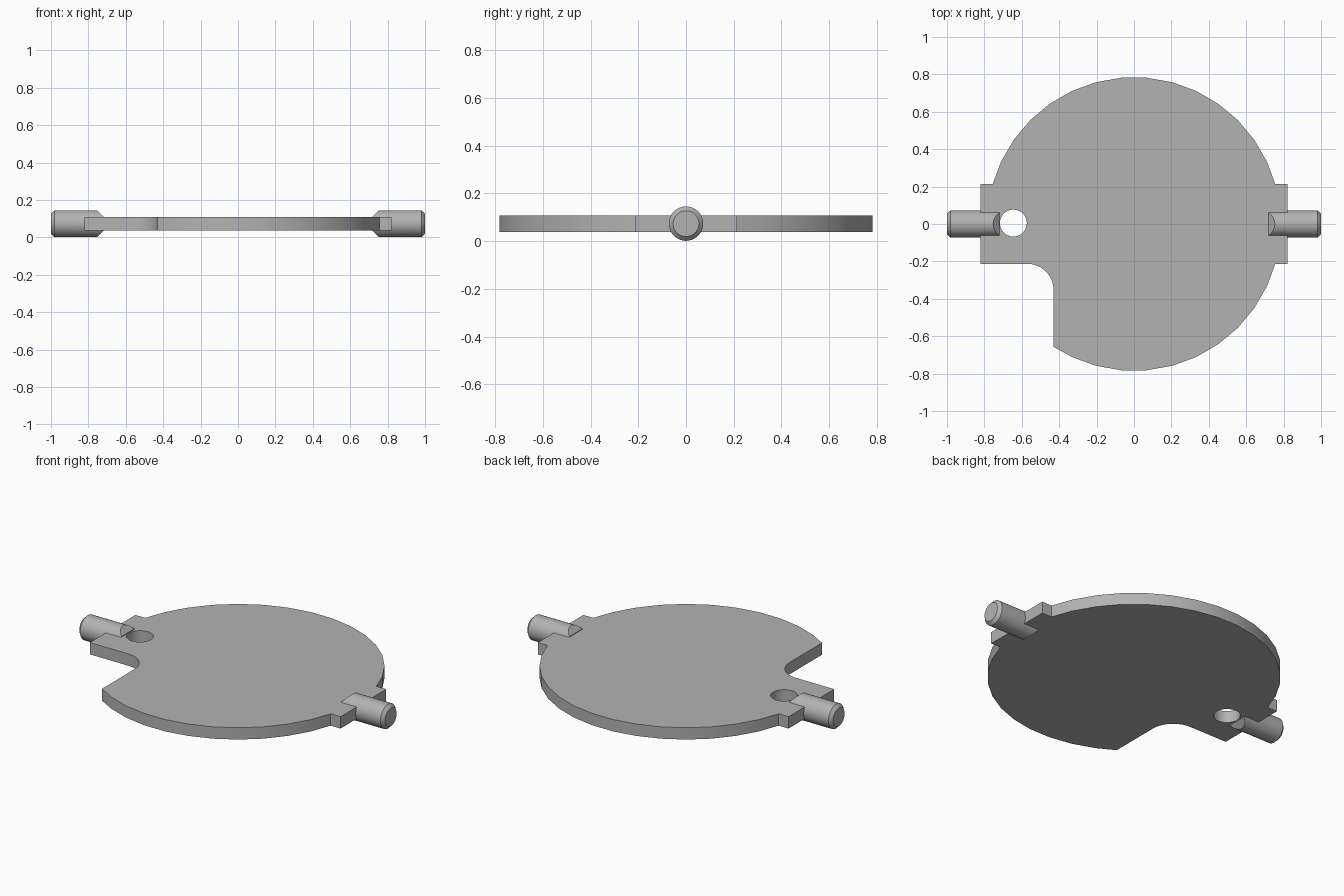
import bpy, bmesh
from math import sin, cos, asin, radians, degrees, sqrt
from mathutils import Matrix, Vector

cube = bpy.data.objects.get("Cube")
if cube:
    bpy.data.objects.remove(cube, do_unlink=True)

MID = 0.073      # height of the shared centre plane
HALF = 0.035     # half thickness of the plate
DISC_R = 0.785
TAB_X, TAB_Y = 0.82, 0.213
NOTCH_X, FILLET = -0.43, 0.14
PIN_R, PIN_IN, BEVEL = 0.072, 0.716, 0.018

grey = bpy.data.materials.new("plain grey")
grey.use_nodes = True
colour = (0.45, 0.45, 0.45, 1)
grey.diffuse_color = colour
grey.node_tree.nodes["Principled BSDF"].inputs["Base Color"].default_value = colour


def finish(name, bm):
    bmesh.ops.recalc_face_normals(bm, faces=bm.faces)
    mesh = bpy.data.meshes.new(name)
    bm.to_mesh(mesh)
    bm.free()
    mesh.materials.append(grey)
    obj = bpy.data.objects.new(name, mesh)
    bpy.context.collection.objects.link(obj)
    return obj


def activate(obj):
    bpy.ops.object.select_all(action="DESELECT")
    obj.select_set(True)
    bpy.context.view_layer.objects.active = obj


def smooth(obj):
    activate(obj)
    bpy.ops.object.shade_smooth_by_angle(angle=radians(30))


def arc(cx, cy, r, angles):
    return [(cx + r * cos(radians(a)), cy + r * sin(radians(a))) for a in angles]


# Plate outline: disc with two square tabs and a filleted corner notch
tab_a = degrees(asin(TAB_Y / DISC_R))
notch_a = 270 - degrees(asin(-NOTCH_X / DISC_R))
outline = [(TAB_X, -TAB_Y), (TAB_X, TAB_Y)]
outline += arc(0, 0, DISC_R, [tab_a, *range(25, 160, 10), 180 - tab_a])
outline += [(-TAB_X, TAB_Y), (-TAB_X, -TAB_Y)]
outline += arc(NOTCH_X - FILLET, -TAB_Y - FILLET, FILLET, range(90, -1, -10))
outline += arc(0, 0, DISC_R, [notch_a, *range(245, 340, 10), 360 - tab_a])

bm = bmesh.new()
base = bm.faces.new([bm.verts.new((x, y, MID - HALF)) for x, y in outline])
top = bmesh.ops.extrude_face_region(bm, geom=[base], use_keep_orig=True)["geom"]
bmesh.ops.translate(bm, vec=(0, 0, 2 * HALF),
                    verts=[v for v in top if isinstance(v, bmesh.types.BMVert)])
plate = finish("plate", bm)

# Round through hole beside the right pin
bm = bmesh.new()
bmesh.ops.create_cone(bm, cap_ends=True, segments=36, radius1=PIN_R, radius2=PIN_R,
                      depth=0.4, matrix=Matrix.Translation((-0.645, 0.005, MID)))
cutter = finish("hole_cutter", bm)
cutter.hide_render = True
cut = plate.modifiers.new("hole", "BOOLEAN")
cut.operation, cut.solver, cut.object = "DIFFERENCE", "EXACT", cutter
activate(plate)
bpy.ops.object.modifier_apply(modifier=cut.name)
bpy.data.objects.remove(cutter, do_unlink=True)
smooth(plate)


# Pivot pins: chamfered outer end, wedge-cut inner end
def pin(name, side):
    bm = bmesh.new()
    length = 1 - 0.6
    bmesh.ops.create_cone(bm, cap_ends=True, segments=36, radius1=PIN_R, radius2=PIN_R,
                          depth=length, matrix=Matrix.Translation((1 - length / 2, 0, MID))
                          @ Matrix.Rotation(radians(90), 4, "Y"))
    rim = [e for e in bm.edges if all(v.co.x > 0.99 for v in e.verts)]
    bmesh.ops.bevel(bm, geom=rim, offset=BEVEL, segments=1, affect="EDGES")
    planes = [((PIN_IN, 0, MID + s * HALF), Vector((-1, 0, s))) for s in (1, -1)]
    planes.append(((PIN_IN + 0.004, 0, MID), Vector((-1, 0, 0))))
    for point, normal in planes:
        bmesh.ops.bisect_plane(bm, geom=bm.verts[:] + bm.edges[:] + bm.faces[:],
                               plane_co=point, plane_no=normal.normalized(), clear_outer=True)
        bmesh.ops.holes_fill(bm, edges=[e for e in bm.edges if e.is_boundary])
    bmesh.ops.scale(bm, vec=(side, 1, 1), verts=bm.verts)
    smooth(finish(name, bm))


pin("left_pin", 1)
pin("right_pin", -1)
